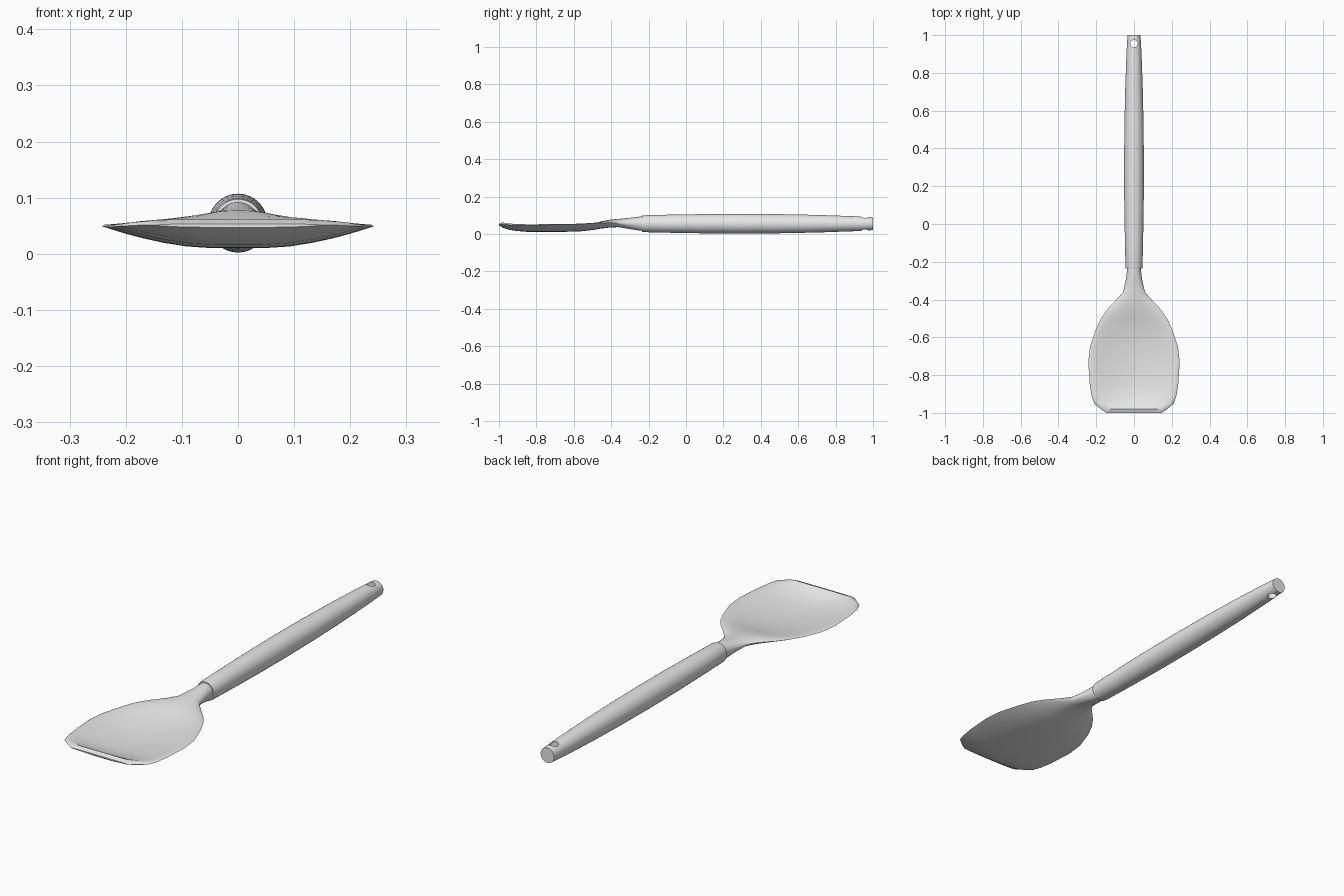
import bpy, bmesh, math

cube = bpy.data.objects.get("Cube")
if cube:
    bpy.data.objects.remove(cube, do_unlink=True)

grey = bpy.data.materials.new("plain grey")
grey.use_nodes = True
grey.diffuse_color = (0.8, 0.8, 0.8, 1)
grey.node_tree.nodes["Principled BSDF"].inputs["Base Color"].default_value = (0.8, 0.8, 0.8, 1)


def loft(name, rings):
    """Skin a list of closed rings and cap both ends."""
    bm = bmesh.new()
    loops = [[bm.verts.new(p) for p in ring] for ring in rings]
    n = len(loops[0])
    for a, b in zip(loops, loops[1:]):
        for i in range(n):
            j = (i + 1) % n
            bm.faces.new((a[i], a[j], b[j], b[i]))
    bm.faces.new(loops[0])
    bm.faces.new(loops[-1])
    bmesh.ops.recalc_face_normals(bm, faces=bm.faces)
    mesh = bpy.data.meshes.new(name)
    bm.to_mesh(mesh)
    bm.free()
    mesh.materials.append(grey)
    ob = bpy.data.objects.new(name, mesh)
    bpy.context.collection.objects.link(ob)
    return ob


def activate(ob):
    bpy.ops.object.select_all(action='DESELECT')
    ob.select_set(True)
    bpy.context.view_layer.objects.active = ob


SIDES = 32
ANGLES = [2 * math.pi * i / SIDES for i in range(SIDES)]
AXIS = 0.0545

# Handle: round and gently swollen in the middle
handle_profile = [(-0.235, 0.043), (-0.225, 0.045), (-0.1, 0.048), (0.1, 0.0515), (0.3, 0.0525),
                  (0.5, 0.051), (0.7, 0.047), (0.9, 0.040), (0.97, 0.036), (1.0, 0.034)]
handle = loft("handle", [[(r * math.cos(a), y, AXIS + r * math.sin(a)) for a in ANGLES]
                         for y, r in handle_profile])

# Hanging hole through the handle end
bpy.ops.mesh.primitive_cylinder_add(vertices=24, radius=0.02, depth=0.3, location=(0, 0.955, AXIS))
cutter = bpy.context.object
cutter.name = "hole_cutter"
cutter.hide_render = True
cutter.data.materials.append(grey)
hole = handle.modifiers.new("hanging hole", 'BOOLEAN')
hole.object = cutter
hole.solver = 'EXACT'
activate(handle)
bpy.ops.object.modifier_apply(modifier=hole.name)
bpy.data.objects.remove(cutter, do_unlink=True)


# Neck and blade: an oval neck that spreads into a shallow dish
def section(y, width, rim, top, bottom, power, lip):
    ring = []
    for a in ANGLES:
        s = abs(math.sin(a))
        if math.sin(a) >= 0:
            z = rim + lip * min(1, 2 * s) + (top - rim - lip) * s ** power
        else:
            z = rim + (bottom - rim) * min(1, s ** power * 1.08)
        ring.append((width * math.cos(a), y, z))
    return ring


# y, half width, rim height, top middle, bottom middle, section power, lip height
stations = [
    (-0.20, 0.036, 0.055, 0.092, 0.018, 1.0, 0),
    (-0.25, 0.037, 0.055, 0.092, 0.018, 1.0, 0),
    (-0.30, 0.044, 0.056, 0.086, 0.026, 1.0, 0),
    (-0.36, 0.058, 0.058, 0.080, 0.036, 1.2, 0),
    (-0.40, 0.093, 0.060, 0.077, 0.035, 1.6, 0),
    (-0.45, 0.140, 0.059, 0.068, 0.029, 2.0, 0.002),
    (-0.50, 0.175, 0.057, 0.054, 0.021, 2.0, 0.004),
    (-0.56, 0.203, 0.053, 0.039, 0.014, 2.0, 0.007),
    (-0.65, 0.233, 0.050, 0.028, 0.011, 2.0, 0.009),
    (-0.73, 0.242, 0.049, 0.023, 0.010, 2.0, 0.011),
    (-0.85, 0.234, 0.048, 0.024, 0.011, 2.0, 0.011),
    (-0.91, 0.224, 0.048, 0.032, 0.016, 2.0, 0.012),
    (-0.95, 0.211, 0.049, 0.045, 0.023, 2.0, 0.012),
    (-0.98, 0.175, 0.051, 0.061, 0.034, 1.5, 0.009),
    (-1.00, 0.145, 0.051, 0.053, 0.047, 1.0, 0.001),
]
blade = loft("neck_and_blade", [section(*s) for s in stations])

for ob in (handle, blade):
    activate(ob)
    bpy.ops.object.shade_smooth_by_angle(angle=math.radians(35))
